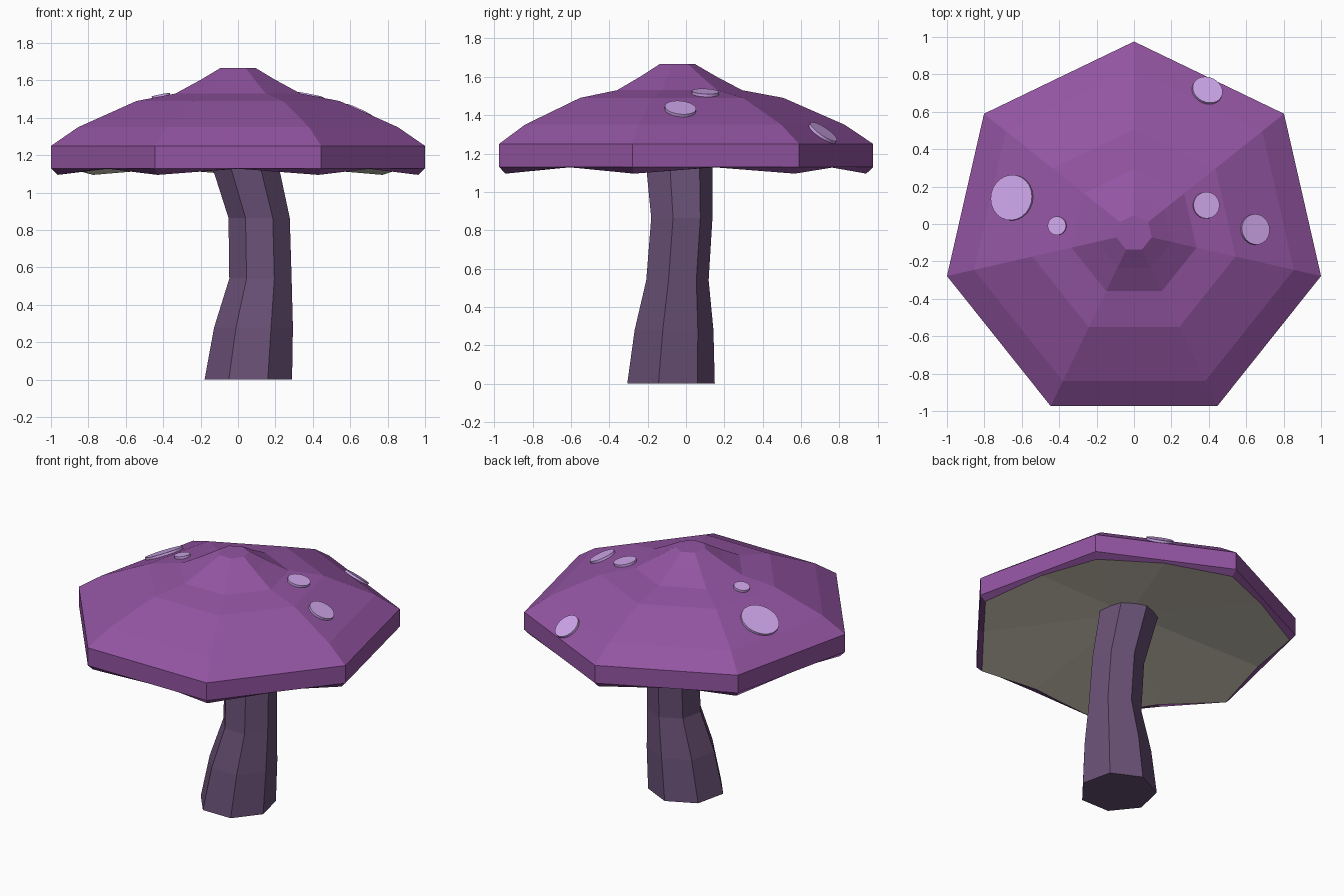
import bpy
from math import sin, cos, pi
from mathutils import Vector
from mathutils.bvhtree import BVHTree

if "Cube" in bpy.data.objects:
    bpy.data.objects.remove(bpy.data.objects["Cube"])

SIDES = 7


def material(name, color):
    m = bpy.data.materials.new(name)
    m.diffuse_color = (*color, 1)
    m.use_nodes = True
    m.node_tree.nodes["Principled BSDF"].inputs["Base Color"].default_value = m.diffuse_color
    return m


def make_object(name, verts, faces, mat):
    mesh = bpy.data.meshes.new(name)
    mesh.from_pydata(verts, [], faces)
    mesh.materials.append(mat)
    ob = bpy.data.objects.new(name, mesh)
    bpy.context.collection.objects.link(ob)
    return ob


def ring(cx, cy, z, r, mid_z=None):
    """Heptagon with a corner towards +y; mid_z also adds edge midpoints."""
    corners = [Vector((cx + r * cos(pi / 2 + 2 * pi * i / SIDES),
                       cy + r * sin(pi / 2 + 2 * pi * i / SIDES), z))
               for i in range(SIDES)]
    if mid_z is None:
        return corners
    out = []
    for i, c in enumerate(corners):
        m = (c + corners[(i + 1) % SIDES]) / 2
        out += [c, Vector((m.x, m.y, mid_z))]
    return out


def loft(rings, cap_bottom=False):
    n = len(rings[0])
    verts = [v for r in rings for v in r]
    faces = [(k * n + i, k * n + (i + 1) % n,
              (k + 1) * n + (i + 1) % n, (k + 1) * n + i)
             for k in range(len(rings) - 1) for i in range(n)]
    faces.append(tuple(range(len(verts) - n, len(verts))))
    if cap_bottom:
        faces.append(tuple(reversed(range(n))))
    return verts, faces


purple = material("cap_purple", (0.29, 0.09, 0.36))
dusky = material("stem_dusky", (0.14, 0.08, 0.18))
cream = material("gill_cream", (0.72, 0.67, 0.56))
lilac = material("spot_lilac", (0.62, 0.38, 0.82))

# Cap: scalloped lip, vertical rim, then stepped dome (radius, height)
CY = -0.05
lip = ring(0, CY, 1.095, 0.99, 1.128)
dome = [(1.0257, 1.13), (1.0257, 1.25), (0.877, 1.35), (0.557, 1.49),
        (0.343, 1.53), (0.205, 1.603), (0.097, 1.666)]
cap_verts, cap_faces = loft([lip] + [ring(0, CY, z, r, z) for r, z in dome])
make_object("cap", cap_verts, cap_faces, purple)

# Gills: pleated fan rising to the stem
n = len(lip)
make_object("gills", lip + [Vector((0, CY, 1.27))],
            [(n, (i + 1) % n, i) for i in range(n)], cream)

# Stem: bent heptagonal column (x, y, z, radius)
path = [(0.055, -0.09, 0, 0.24), (0.083, -0.073, 0.28, 0.216),
        (0.12, -0.053, 0.54, 0.171), (0.113, -0.03, 0.865, 0.168),
        (0.005, -0.05, 1.27, 0.19)]
make_object("stem", *loft([ring(*p) for p in path], True), dusky)

# Spots: thin discs laid on the cap surface (x, y, radius)
tree = BVHTree.FromPolygons(cap_verts, cap_faces)
spots = [(0.39, 0.71, 0.083), (-0.65, 0.14, 0.122), (-0.41, -0.01, 0.05),
         (0.385, 0.10, 0.071), (0.645, -0.03, 0.082)]
for i, (x, y, r) in enumerate(spots):
    hit, normal, _, _ = tree.ray_cast(Vector((x, y, 3)), Vector((0, 0, -1)))
    bpy.ops.mesh.primitive_cylinder_add(vertices=24, radius=r, depth=0.03,
                                        location=hit)
    ob = bpy.context.object
    ob.name = f"spot_{i + 1}"
    ob.rotation_euler = normal.to_track_quat('Z', 'Y').to_euler()
    ob.data.materials.append(lilac)
